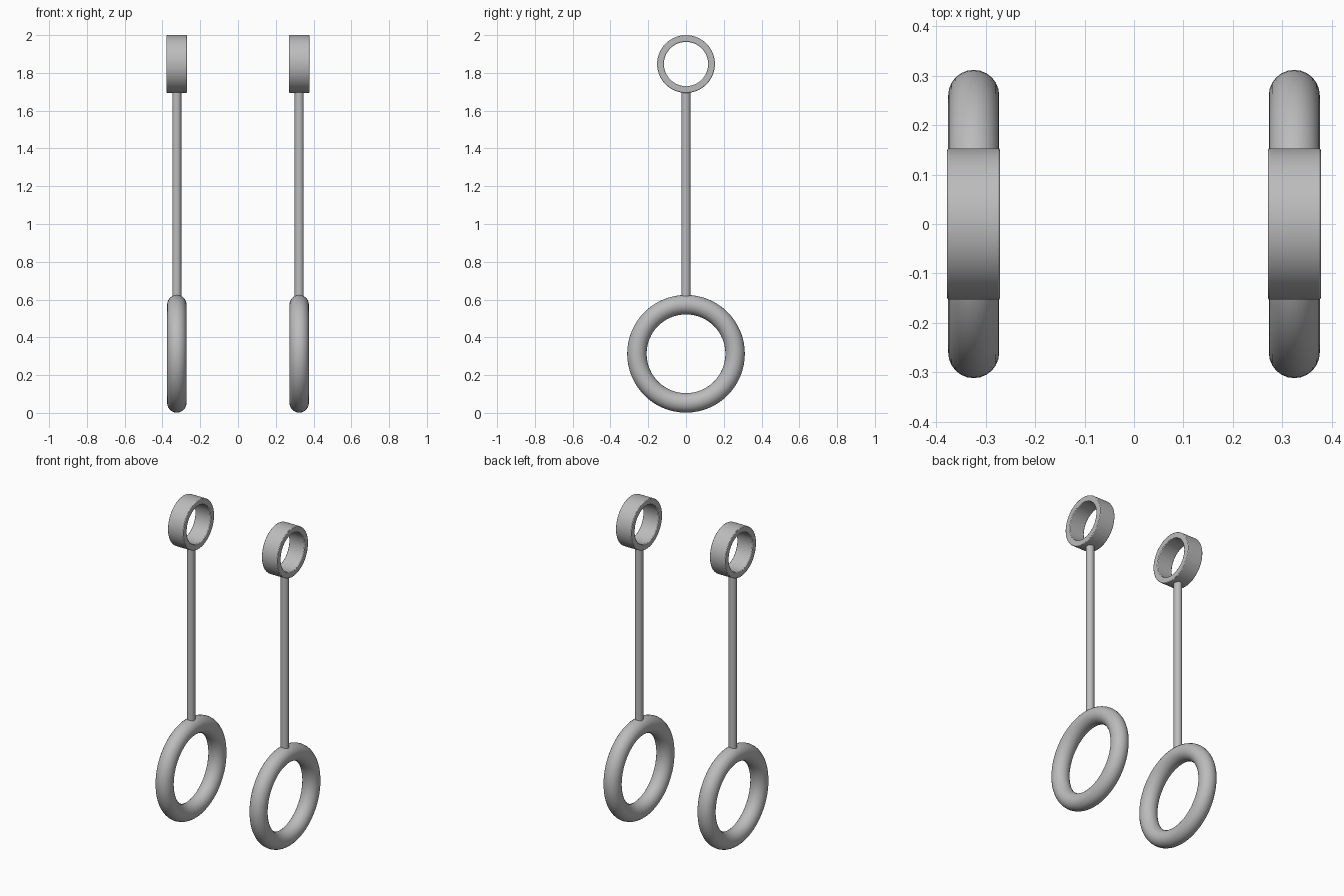
import bpy, bmesh, math
from mathutils import Matrix, Vector

cube = bpy.data.objects.get("Cube")
if cube:
    bpy.data.objects.remove(cube, do_unlink=True)

metal = bpy.data.materials.new("grey_metal")
metal.use_nodes = True
GREY = (0.5, 0.5, 0.5, 1)
metal.diffuse_color = GREY
metal.node_tree.nodes["Principled BSDF"].inputs["Base Color"].default_value = GREY

SPACING = 0.324
RING_Z, RING_R, RING_TUBE = 0.313, 0.26, 0.0515
COLLAR_Z, COLLAR_OUT, COLLAR_IN, COLLAR_HALF = 1.847, 0.153, 0.117, 0.0535
ROD_R = 0.024


def finish(name):
    obj = bpy.context.object
    obj.name = obj.data.name = name
    obj.data.materials.append(metal)
    bpy.ops.object.shade_smooth_by_angle(angle=math.radians(40))
    return obj


def collar(name, x):
    # Rectangular section spun about the x axis, with softened edges
    bm = bmesh.new()
    section = [(-COLLAR_HALF, COLLAR_IN), (COLLAR_HALF, COLLAR_IN),
               (COLLAR_HALF, COLLAR_OUT), (-COLLAR_HALF, COLLAR_OUT)]
    verts = [bm.verts.new((px, 0, r)) for px, r in section]
    edges = [bm.edges.new((verts[i], verts[(i + 1) % 4])) for i in range(4)]
    bmesh.ops.spin(bm, geom=verts + edges, cent=(0, 0, 0), axis=(1, 0, 0),
                   angle=math.tau, steps=64, use_merge=True)
    bmesh.ops.remove_doubles(bm, verts=bm.verts, dist=0.0001)
    bmesh.ops.recalc_face_normals(bm, faces=bm.faces)
    mesh = bpy.data.meshes.new(name)
    bm.to_mesh(mesh)
    bm.free()
    obj = bpy.data.objects.new(name, mesh)
    bpy.context.collection.objects.link(obj)
    obj.location = (x, 0, COLLAR_Z)
    bpy.ops.object.select_all(action='DESELECT')
    obj.select_set(True)
    bpy.context.view_layer.objects.active = obj
    finish(name)
    bevel = obj.modifiers.new("soft_edges", 'BEVEL')
    bevel.width = 0.004
    bevel.segments = 2
    bevel.limit_method = 'ANGLE'


for side, x in (("left", SPACING), ("right", -SPACING)):
    # Hand ring
    bpy.ops.mesh.primitive_torus_add(
        major_radius=RING_R, minor_radius=RING_TUBE, major_segments=64,
        minor_segments=24, location=(x, 0, RING_Z),
        rotation=(0, math.pi / 2, 0))
    finish(side + "_hand_ring")

    # Hanging rod, its ends sunk into the ring and collar
    bottom = RING_Z + RING_R
    top = COLLAR_Z - COLLAR_OUT + 0.015
    bpy.ops.mesh.primitive_cylinder_add(
        vertices=32, radius=ROD_R, depth=top - bottom,
        location=(x, 0, (top + bottom) / 2))
    finish(side + "_rod")

    # Mounting collar
    collar(side + "_collar", x)
